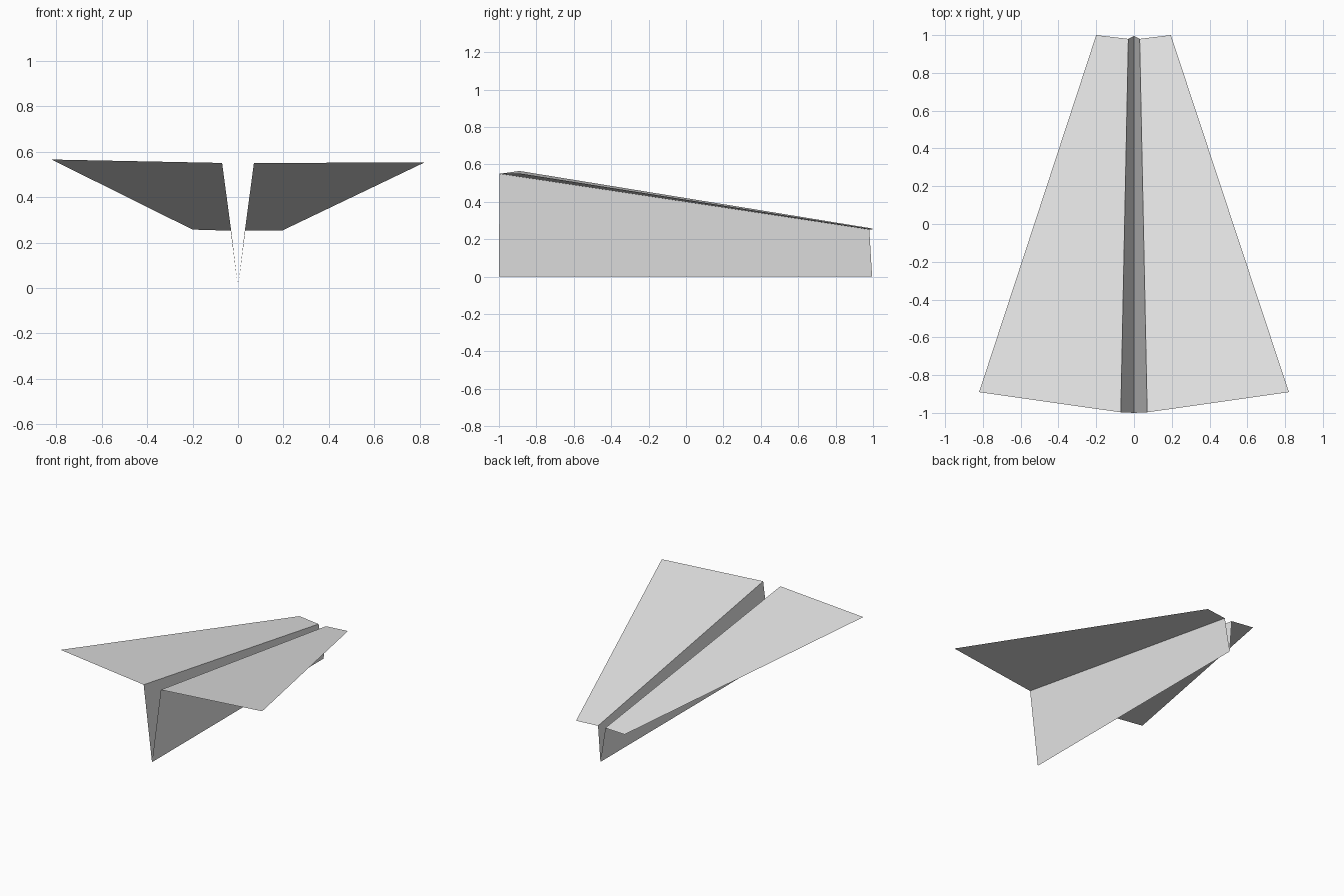
import bpy
import bmesh

cube = bpy.data.objects.get("Cube")
if cube:
    bpy.data.objects.remove(cube, do_unlink=True)

# Plain paper material
paper = bpy.data.materials.new("light grey paper")
paper.use_nodes = True
colour = (0.8, 0.8, 0.8, 1.0)
paper.diffuse_color = colour
paper.node_tree.nodes["Principled BSDF"].inputs["Base Color"].default_value = colour

# Fold lines across the sheet, from the -x wing edge to the +x wing edge
wide_end = [(-0.82, -0.89, 0.565), (-0.07, -0.997, 0.55), (0, -1, 0),
            (0.07, -0.997, 0.55), (0.82, -0.89, 0.552)]
narrow_end = [(-0.2, 1, 0.257), (-0.03, 0.98, 0.252), (0, 0.995, 0),
              (0.03, 0.98, 0.252), (0.195, 1, 0.253)]


def folded_sheet(name, near, far, material):
    """Join two folded edges with one flat panel between each pair of folds."""
    bm = bmesh.new()
    a = [bm.verts.new(p) for p in near]
    b = [bm.verts.new(p) for p in far]
    for i in range(len(a) - 1):
        bm.faces.new((a[i], a[i + 1], b[i + 1], b[i]))
    mesh = bpy.data.meshes.new(name)
    bm.to_mesh(mesh)
    bm.free()
    mesh.materials.append(material)
    obj = bpy.data.objects.new(name, mesh)
    bpy.context.scene.collection.objects.link(obj)
    return obj


# Wings and V-shaped keel are one thin folded sheet
folded_sheet("folded_paper_plane", wide_end, narrow_end, paper)
